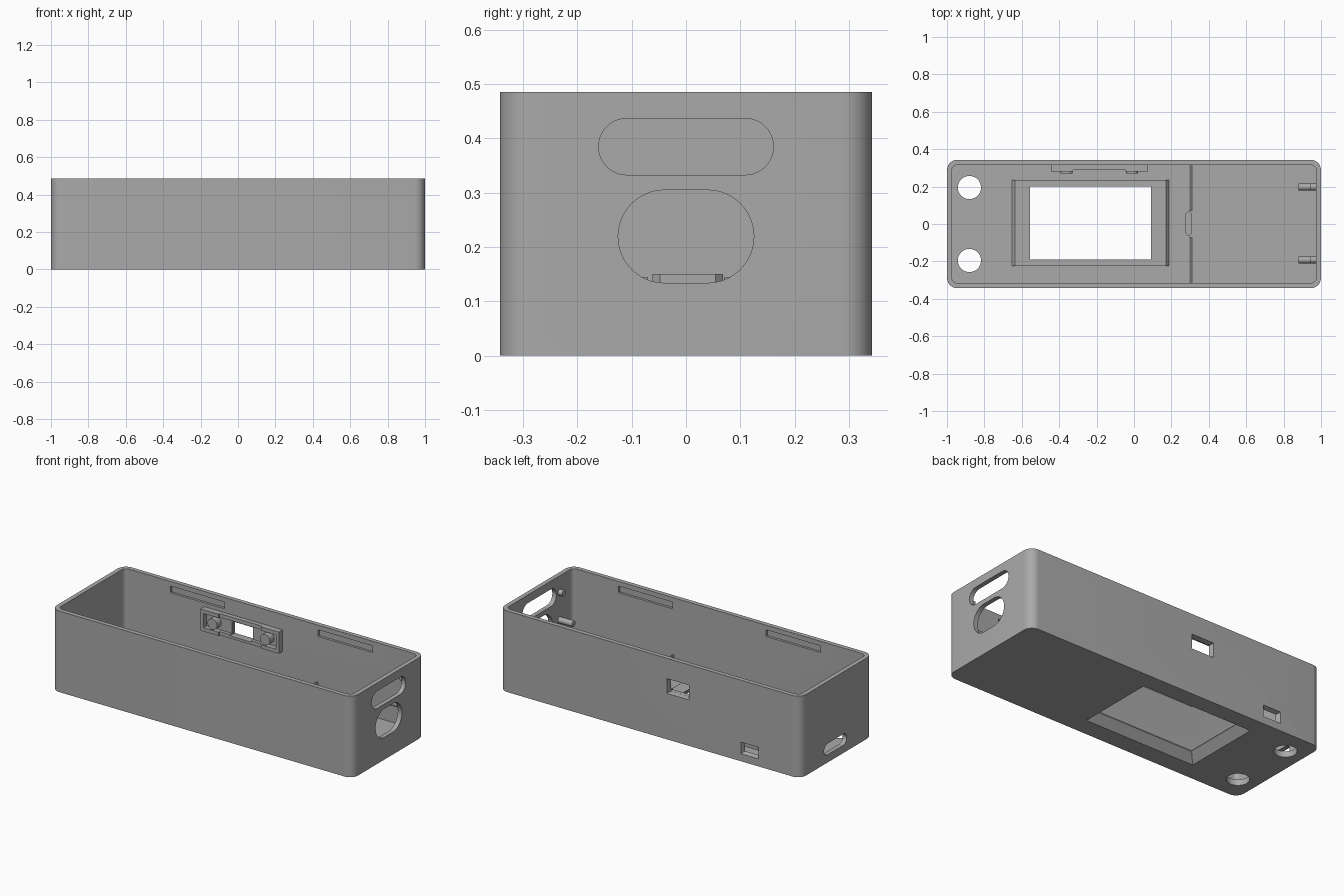
import bpy, bmesh, math
from mathutils import Matrix, Vector

if "Cube" in bpy.data.objects:
    bpy.data.objects.remove(bpy.data.objects["Cube"], do_unlink=True)

grey = bpy.data.materials.new("plain grey")
grey.use_nodes = True
COLOUR = (0.4, 0.4, 0.4, 1)
grey.diffuse_color = COLOUR
grey.node_tree.nodes["Principled BSDF"].inputs["Base Color"].default_value = COLOUR

# Profile u, profile v and extrusion directions for each axis
AXES = {"X": ((0, 1, 0), (0, 0, 1), (1, 0, 0)),
        "Y": ((1, 0, 0), (0, 0, 1), (0, 1, 0)),
        "Z": ((1, 0, 0), (0, 1, 0), (0, 0, 1))}


def outline(w, h, r, steps=10):
    """Rectangle w by h with corners of radius r."""
    if r == 0:
        return [(w/2, h/2), (-w/2, h/2), (-w/2, -h/2), (w/2, -h/2)]
    pts = []
    for q, (sx, sy) in enumerate([(1, 1), (-1, 1), (-1, -1), (1, -1)]):
        for i in range(steps + 1):
            a = (q + i / steps) * math.pi / 2
            p = (sx * (w/2 - r) + r * math.cos(a), sy * (h/2 - r) + r * math.sin(a))
            if not pts or math.dist(p, pts[-1]) > 1e-5:
                pts.append(p)
    if math.dist(pts[0], pts[-1]) < 1e-5:
        pts.pop()
    return pts


def prism(name, axis, start, size, r=0, depth=0.1, end=(1, 1), steps=10):
    """Extrude a rounded rectangle from start; end scales the far profile."""
    u, v, n = (Vector(a) for a in AXES[axis])
    base = Vector(start)
    bm = bmesh.new()
    pts = outline(*size, r, steps)
    near = [bm.verts.new(base + u*a + v*b) for a, b in pts]
    far = [bm.verts.new(base + u*a*end[0] + v*b*end[1] + n*depth) for a, b in pts]
    bm.faces.new(near)
    bm.faces.new(far)
    for i in range(len(pts)):
        j = (i + 1) % len(pts)
        bm.faces.new((near[i], near[j], far[j], far[i]))
    bmesh.ops.recalc_face_normals(bm, faces=bm.faces)
    mesh = bpy.data.meshes.new(name)
    bm.to_mesh(mesh)
    bm.free()
    mesh.materials.append(grey)
    ob = bpy.data.objects.new(name, mesh)
    bpy.context.collection.objects.link(ob)
    return ob


def cut(target, *args, **kw):
    """Subtract a prism from the target, then discard the cutter."""
    tool = prism("cutter", *args, **kw)
    mod = target.modifiers.new("cut", "BOOLEAN")
    mod.operation, mod.solver, mod.object = "DIFFERENCE", "EXACT", tool
    bpy.context.view_layer.objects.active = target
    bpy.ops.object.modifier_apply(modifier=mod.name)
    bpy.data.objects.remove(tool, do_unlink=True)


# Open-topped case with rounded corners
FLOOR, INNER_Y = 0.035, 0.316
case = prism("case", "Z", (0, 0, 0), (2, 0.686), 0.055, 0.486)
cut(case, "Z", (0, 0, FLOOR), (1.946, 2*INNER_Y), 0.028, 0.6)

# Raised display bed, then the window flaring out underneath
bed = prism("display_bed", "Z", (-0.2325, 0.005, FLOOR - 0.005), (0.85, 0.46),
            depth=0.025, end=(0.95, 1))
for part in (case, bed):
    cut(part, "Z", (-0.2325, 0.005, -0.01), (0.75, 0.49), depth=0.06, end=(0.86, 0.79))
    cut(part, "Z", (-0.2325, 0.005, 0.04), (0.645, 0.39), depth=0.1)

# Round button holes in the floor
for y in (-0.195, 0.195):
    cut(case, "Z", (-0.88, y, -0.05), (0.124, 0.124), 0.062, 0.15)

# End wall slots
cut(case, "X", (0.9, 0, 0.385), (0.322, 0.104), 0.052, 0.2)
cut(case, "X", (0.9, 0, 0.2195), (0.25, 0.171), 0.0855, 0.2)
cut(case, "X", (-1.1, 0.012, 0.08), (0.215, 0.068), 0.034, 0.2)

# Switch and socket openings in the back wall
cut(case, "Y", (-0.187, 0.30, 0.32), (0.13, 0.075), depth=0.06, end=(1.2, 1.25))
cut(case, "Y", (-0.663, 0.30, 0.08), (0.085, 0.045), depth=0.06, end=(1.55, 1.75))

# Shallow lid catch slots inside both long walls
for x in (-0.49, 0.49):
    for side in (-1, 1):
        cut(case, "Y", (x, side * 0.30, 0.438), (0.36, 0.04), depth=side * 0.03)

# Switch holder: a stepped frame with a locating pin at each end
holder = prism("switch_holder", "Y", (-0.185, 0.28, 0.33), (0.52, 0.13), depth=0.038)
cut(holder, "Y", (-0.185, 0.26, 0.33), (0.48, 0.085), depth=0.05)
cut(holder, "Y", (-0.185, 0.27, 0.33), (0.28, 0.2), depth=0.02)
cut(holder, "Y", (-0.187, 0.2, 0.32), (0.14, 0.08), depth=0.2)
for x in (-0.36, -0.01):
    prism("switch_pin", "Y", (x, 0.27, 0.33), (0.064, 0.064), 0.032, 0.048)

# Divider ribs with a clip between them
for side in (-1, 1):
    prism("divider_rib", "Z", (0.305, side * 0.194, FLOOR - 0.005), (0.016, 0.248),
          depth=0.115, end=(0.6, 1))
prism("divider_clip", "Z", (0.293, 0.003, FLOOR - 0.005), (0.036, 0.13),
      0.014, 0.12, steps=1)

# Long and short mounting pegs on the end wall
for y in (-0.192, 0.198):
    prism("long_peg", "X", (0.88, y, 0.222), (0.036, 0.036), 0.018, 0.1)
    prism("short_peg", "X", (0.945, y, 0.388), (0.036, 0.036), 0.018, 0.035)

# Smooth the rounded surfaces and keep the edges crisp
bpy.ops.object.select_all(action="DESELECT")
for ob in bpy.context.collection.objects:
    if ob.type == "MESH":
        ob.select_set(True)
        bpy.context.view_layer.objects.active = ob
bpy.ops.object.shade_smooth_by_angle(angle=math.radians(30))
